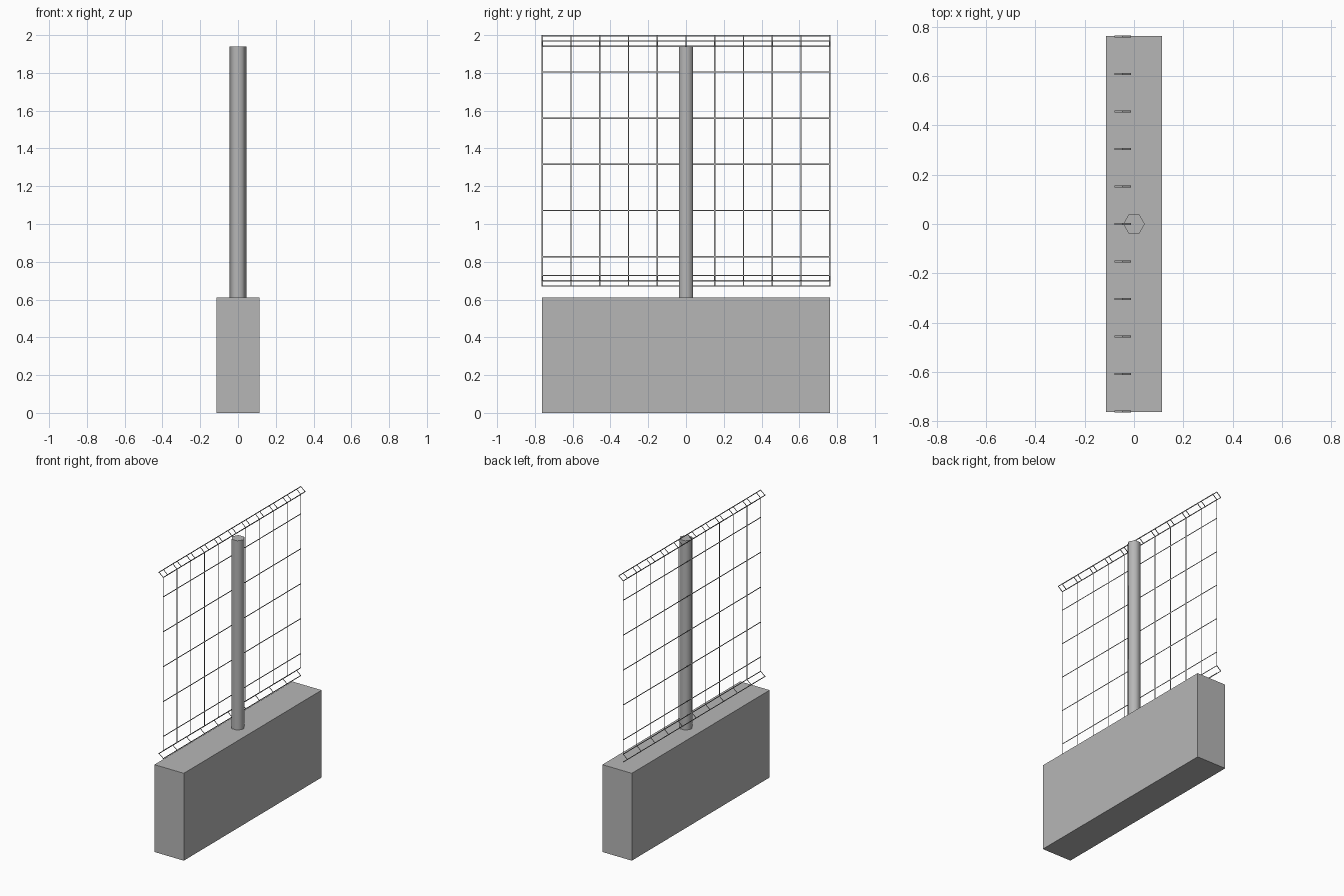
import bpy, bmesh, math

if "Cube" in bpy.data.objects:
    bpy.data.objects.remove(bpy.data.objects["Cube"])

HALF_Y = 0.763         # half length of wall and fence
FX = -0.046            # fence plane
R = 0.033              # reach of the folded edges
W = 0.0035             # half width of the flat wires

# Profile points (x, z) of the fence
top, bot = (FX, 1.9965), (FX, 1.941)
top_l, top_r = (FX - R, 1.969), (FX + R, 1.969)
low, low_l, end = (FX, 0.727), (FX - R, 0.699), (FX, 0.672)


def finish(name, bm):
    me = bpy.data.meshes.new(name)
    bm.to_mesh(me)
    bm.free()
    ob = bpy.data.objects.new(name, me)
    bpy.context.collection.objects.link(ob)
    return ob


def quad(bm, *pts):
    bm.faces.new([bm.verts.new(p) for p in pts])


# Concrete wall base
bpy.ops.mesh.primitive_cube_add(size=1, location=(0, 0, 0.306))
wall = bpy.context.object
wall.name = "wall_base"
wall.scale = (0.228, 2 * HALF_Y, 0.612)

# Hexagonal post, corners pointing along x
bpy.ops.mesh.primitive_cylinder_add(vertices=6, radius=0.044, depth=1.327,
                                    location=(0, 0, 1.2755),
                                    rotation=(0, 0, math.radians(90)))
post = bpy.context.object
post.name = "post"
bpy.ops.object.shade_smooth_by_angle(angle=math.radians(65))

# Upright flat wires: diamond fold on top, straight panel, V fold below
bm = bmesh.new()
path = [end, low_l, low, bot, top_l, top, top_r, bot]
for i in range(11):
    y = (HALF_Y - W / 2) * (i / 5 - 1)
    for (x0, z0), (x1, z1) in zip(path, path[1:]):
        quad(bm, (x0, y - W, z0), (x0, y + W, z0), (x1, y + W, z1), (x1, y - W, z1))
finish("upright_wires", bm)

# Long horizontal flat wires
bm = bmesh.new()
rails = [top, top_l, top_r, bot, low, low_l, end]
rails += [(FX, 0.827 + 0.2445 * i) for i in range(5)]
e = HALF_Y + W / 2
for x, z in rails:
    quad(bm, (x, -e, z - W), (x, e, z - W), (x, e, z + W), (x, -e, z + W))
finish("horizontal_wires", bm)

# Darker grey for every part
grey = bpy.data.materials.new("dark_grey")
grey.diffuse_color = (0.47, 0.47, 0.47, 1)
grey.use_nodes = True
grey.node_tree.nodes["Principled BSDF"].inputs["Base Color"].default_value = grey.diffuse_color
for ob in bpy.context.scene.objects:
    ob.data.materials.append(grey)
